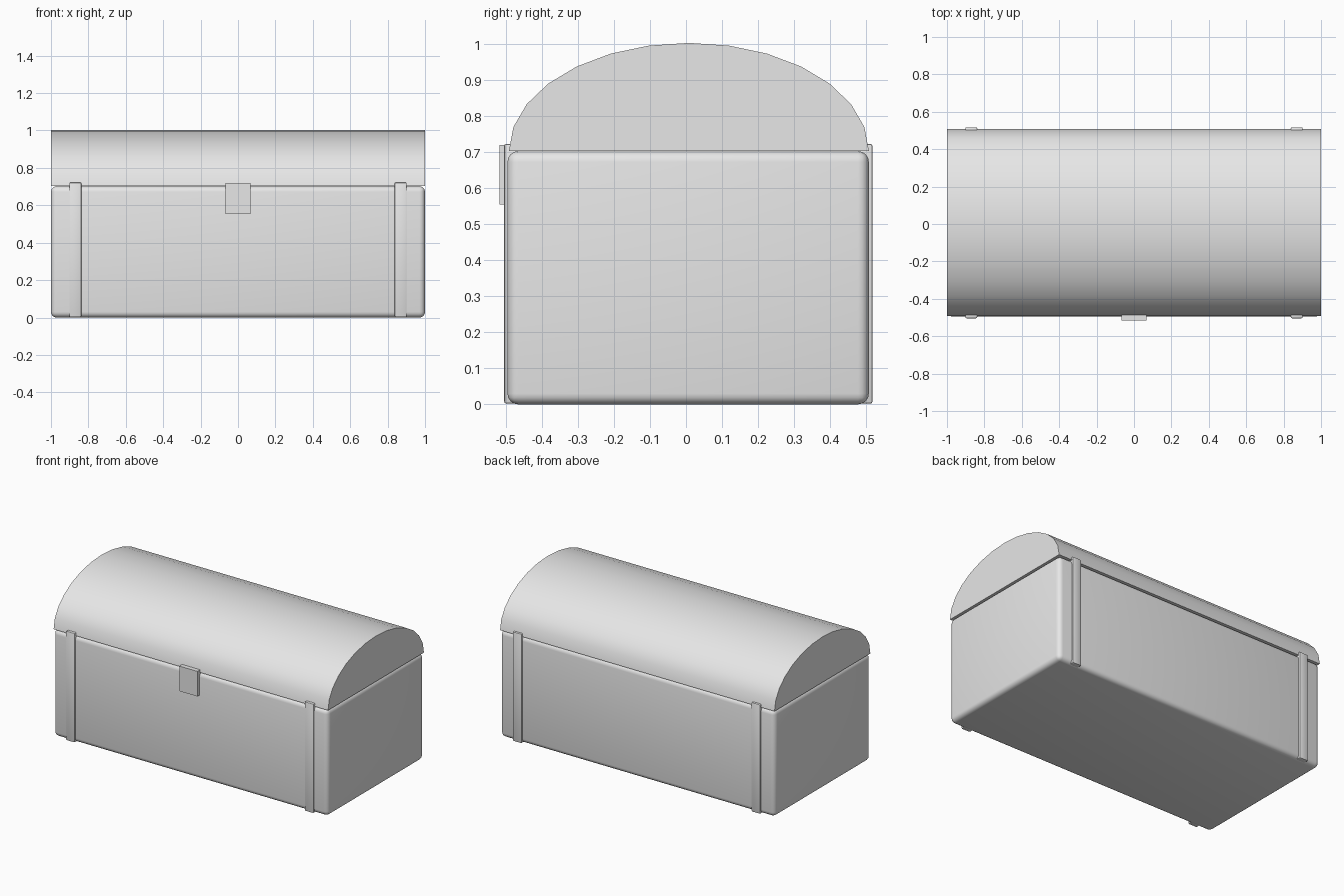
import bpy
import math

cube = bpy.data.objects.get("Cube")
if cube:
    bpy.data.objects.remove(cube, do_unlink=True)

grey = bpy.data.materials.new("light_grey")
grey.use_nodes = True
colour = (0.8, 0.8, 0.8, 1)
grey.diffuse_color = colour
grey.node_tree.nodes["Principled BSDF"].inputs["Base Color"].default_value = colour


def smooth(obj, angle):
    bpy.ops.object.select_all(action="DESELECT")
    obj.select_set(True)
    bpy.context.view_layer.objects.active = obj
    bpy.ops.object.shade_smooth_by_angle(angle=math.radians(angle))


def box(name, low, high, bevel, segments):
    """Box between two corners with rounded edges."""
    bpy.ops.mesh.primitive_cube_add(size=1)
    obj = bpy.context.object
    obj.name = name
    obj.location = [(a + b) / 2 for a, b in zip(low, high)]
    obj.scale = [b - a for a, b in zip(low, high)]
    bpy.ops.object.transform_apply(location=True, scale=True)
    obj.data.materials.append(grey)
    if bevel:
        mod = obj.modifiers.new("rounded_edges", "BEVEL")
        mod.width = bevel
        mod.segments = segments
        bpy.ops.object.modifier_apply(modifier=mod.name)
        smooth(obj, 40)
    return obj


# Chest body
box("chest_body", (-1, -0.495, 0), (1, 0.507, 0.702), 0.03, 4)

# Domed lid: half ellipse extruded along x
steps = 14
centre_y, half_depth, base_z, rise = 0.008, 0.499, 0.702, 0.3
arc = [(centre_y - half_depth * math.cos(math.pi * i / steps),
        base_z + rise * math.sin(math.pi * i / steps)) for i in range(steps + 1)]
n = len(arc)
verts = [(x, y, z) for x in (-1, 1) for y, z in arc]
faces = [(i, i + n, (i + 1) % n + n, (i + 1) % n) for i in range(n)]
faces += [tuple(range(n)), tuple(reversed(range(n, 2 * n)))]
mesh = bpy.data.meshes.new("domed_lid")
mesh.from_pydata(verts, [], faces)
mesh.materials.append(grey)
lid = bpy.data.objects.new("domed_lid", mesh)
bpy.context.collection.objects.link(lid)
smooth(lid, 35)

# Upright straps on front and back
for side, x in (("right", -0.87), ("left", 0.87)):
    for end, y0, y1 in (("front", -0.504, -0.45), ("back", 0.46, 0.517)):
        box(f"{end}_{side}_strap", (x - 0.032, y0, 0.002),
            (x + 0.032, y1, 0.722), 0.006, 2)

# Latch
box("latch", (-0.066, -0.517, 0.554), (0.066, -0.48, 0.719), 0, 1)
